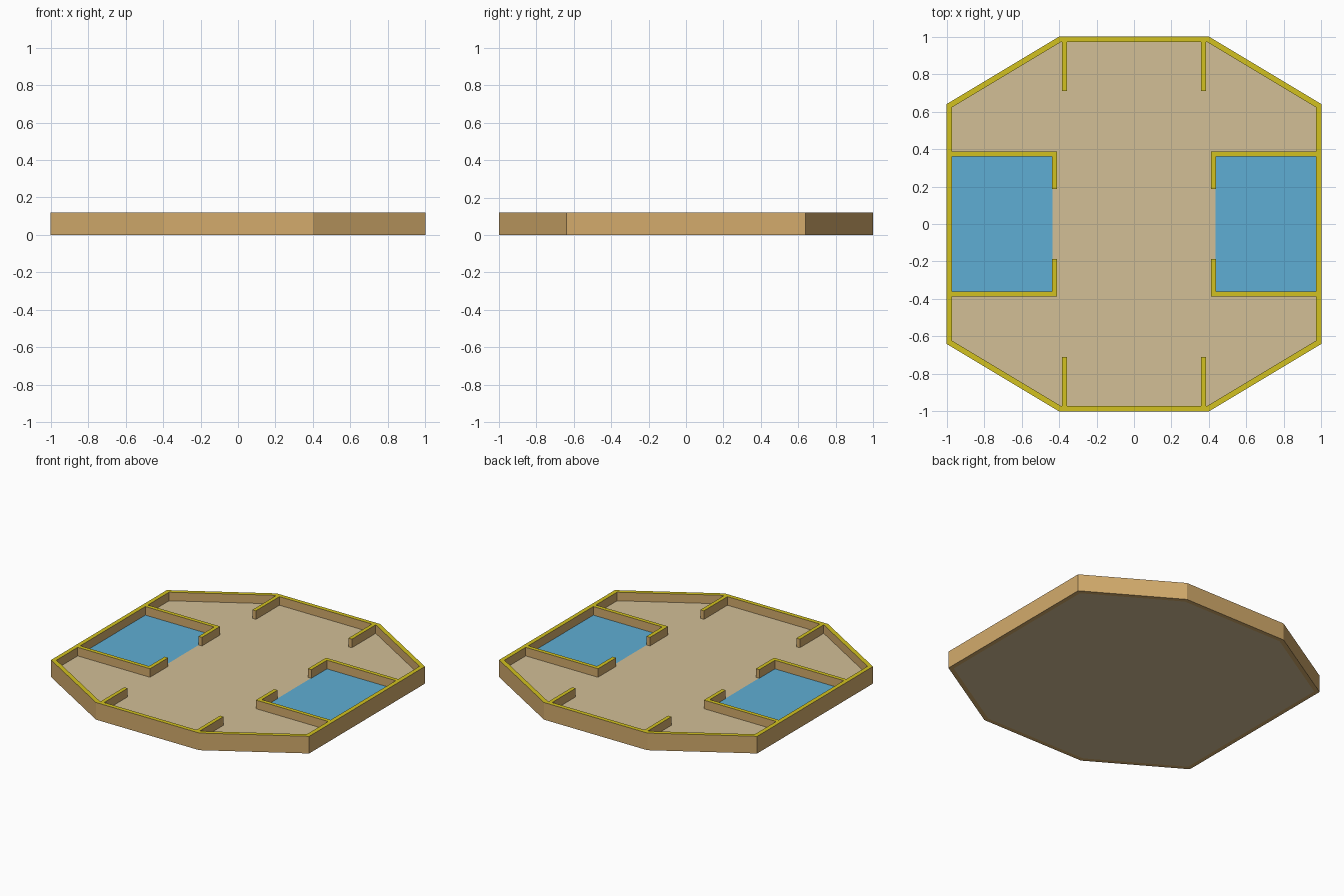
import bpy, bmesh

if "Cube" in bpy.data.objects:
    bpy.data.objects.remove(bpy.data.objects["Cube"])

H, FLOOR, T = 0.12, 0.06, 0.03   # wall height, floor level, wall thickness


def srgb(r, g, b):
    f = lambda c: c / 12.92 if c <= 0.04045 else ((c + 0.055) / 1.055) ** 2.4
    return (f(r / 255), f(g / 255), f(b / 255), 1)


def material(name, *rgb):
    m = bpy.data.materials.new(name)
    m.diffuse_color = srgb(*rgb)
    m.use_nodes = True
    m.node_tree.nodes["Principled BSDF"].inputs["Base Color"].default_value = m.diffuse_color
    return m


WALL = material("wall_tan", 211, 171, 108)
TRIM = material("trim_yellow", 210, 193, 32)
GROUND = material("floor_sand", 210, 191, 150)
BLUE = material("room_blue", 95, 174, 211)


def finish(bm, name, mats, rule):
    bmesh.ops.recalc_face_normals(bm, faces=bm.faces)
    bm.normal_update()
    for f in bm.faces:
        f.material_index = rule(f)
    me = bpy.data.meshes.new(name)
    bm.to_mesh(me)
    bm.free()
    for m in mats:
        me.materials.append(m)
    ob = bpy.data.objects.new(name, me)
    bpy.context.collection.objects.link(ob)
    return ob


def prism(outline, z0, z1):
    bm = bmesh.new()
    f = bm.faces.new([bm.verts.new((x, y, z0)) for x, y in outline])
    up = bmesh.ops.extrude_face_region(bm, geom=[f], use_keep_orig=True)
    for v in up["geom"]:
        if isinstance(v, bmesh.types.BMVert):
            v.co.z = z1
    return bm


def top_trim(f):
    return 1 if f.normal.z > 0.5 else 0


def octagon(w, d, cx, cy):
    q = [(cx, d), (w, cy)]
    return (q + [(x, -y) for x, y in reversed(q)]
            + [(-x, -y) for x, y in q] + [(-x, y) for x, y in reversed(q)])


outer = octagon(1.0, 1.0, 0.40, 0.64)
inner = octagon(1 - T, 1 - T, 0.392, 0.623)

# Outer wall ring, yellow on top
bm = bmesh.new()
loops = [[bm.verts.new((x, y, z)) for x, y in o]
         for o, z in ((outer, 0), (outer, H), (inner, H), (inner, 0))]
for a, b in zip(loops, loops[1:] + loops[:1]):
    for i in range(8):
        j = (i + 1) % 8
        bm.faces.new((a[i], a[j], b[j], b[i]))
finish(bm, "outer_wall", [WALL, TRIM], top_trim)

# Floor slab, cut so the two side rooms become blue
bm = prism(inner, 0, FLOOR)
for co, no in (((0.435, 0, 0), (1, 0, 0)), ((-0.435, 0, 0), (1, 0, 0)),
               ((0, 0.375, 0), (0, 1, 0)), ((0, -0.375, 0), (0, 1, 0))):
    bmesh.ops.bisect_plane(bm, geom=bm.verts[:] + bm.edges[:] + bm.faces[:],
                           plane_co=co, plane_no=no)


def room_rule(f):
    c = f.calc_center_median()
    return int(f.normal.z > 0.5 and abs(c.x) > 0.435 and abs(c.y) < 0.375)


finish(bm, "floor", [GROUND, BLUE], room_rule)

# Inner partitions, mirrored into all four quarters
room = [(0.97, 0.36), (0.97, 0.388), (0.41, 0.388), (0.41, 0.187),
        (0.437, 0.187), (0.437, 0.36)]
stub = [(0.358, 0.71), (0.385, 0.71), (0.385, 0.97), (0.358, 0.97)]
for sx, side in ((1, "right"), (-1, "left")):
    for sy, end in ((1, "back"), (-1, "front")):
        for part, shape in (("room_wall", room), ("stub_wall", stub)):
            bm = prism([(x * sx, y * sy) for x, y in shape], FLOOR, H)
            finish(bm, f"{part}_{end}_{side}", [WALL, TRIM], top_trim)
